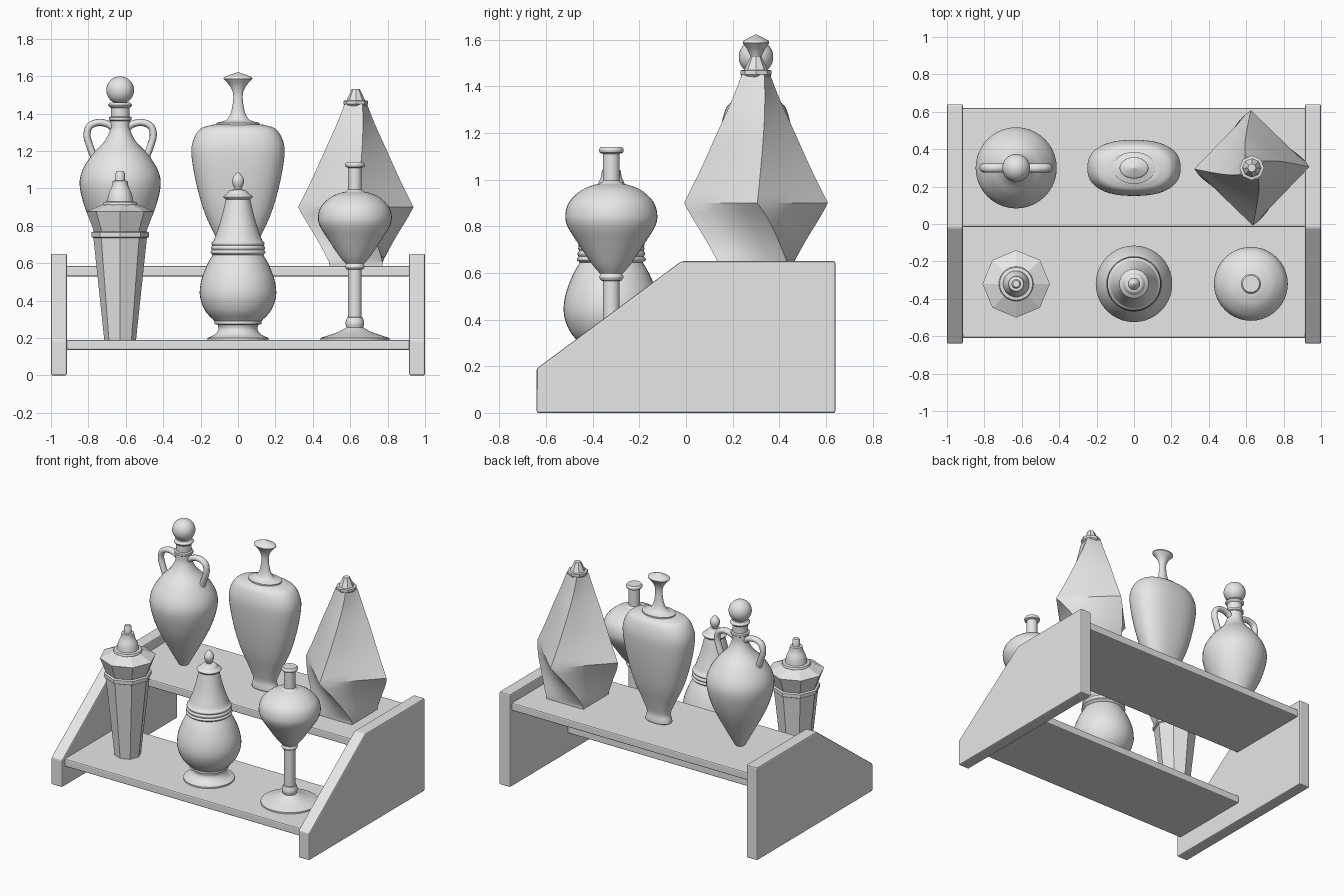
import bpy, bmesh, math
from mathutils import Vector

cube = bpy.data.objects.get("Cube")
if cube:
    bpy.data.objects.remove(cube, do_unlink=True)

GREY = (0.8, 0.8, 0.8, 1)
mat = bpy.data.materials.new("plain grey")
mat.use_nodes = True
mat.diffuse_color = GREY
mat.node_tree.nodes["Principled BSDF"].inputs["Base Color"].default_value = GREY


def finish(name, bm, smooth=30):
    bmesh.ops.recalc_face_normals(bm, faces=bm.faces)
    mesh = bpy.data.meshes.new(name)
    bm.to_mesh(mesh)
    bm.free()
    mesh.materials.append(mat)
    obj = bpy.data.objects.new(name, mesh)
    bpy.context.collection.objects.link(obj)
    if smooth:
        bpy.ops.object.select_all(action='DESELECT')
        obj.select_set(True)
        bpy.context.view_layer.objects.active = obj
        bpy.ops.object.shade_smooth_by_angle(angle=math.radians(smooth))
    return obj


def spline(pts, steps=5):
    """Smooth curve through the points; two points stay a straight line."""
    pts = [Vector(p) for p in pts]
    if len(pts) < 3:
        return pts
    ext = [2 * pts[0] - pts[1]] + pts + [2 * pts[-1] - pts[-2]]
    out = []
    for a, b, c, d in zip(ext, ext[1:], ext[2:], ext[3:]):
        for i in range(steps):
            t = i / steps
            out.append(b + (c - a) * t / 2 + (a - 2.5 * b + 2 * c - d / 2) * t * t
                       + (1.5 * (b - c) + (d - a) / 2) * t ** 3)
    return out + [pts[-1]]


def skin(bm, rings):
    """Join successive rings of points and cap both ends."""
    rows = [[bm.verts.new(p) for p in ring] for ring in rings]
    n = len(rows[0])
    for low, high in zip(rows, rows[1:]):
        for i in range(n):
            bm.faces.new((low[i], low[(i + 1) % n], high[(i + 1) % n], high[i]))
    bm.faces.new(rows[0][::-1])
    bm.faces.new(rows[-1])


def turned(name, loc, runs, sides=40, depth=1.0, power=2.0, smooth=35):
    """Turn (radius, height) runs about an upright axis; power squares the section."""
    profile = []
    for run in runs:
        for p in spline(run):
            if not profile or (Vector(p) - profile[-1]).length > 1e-4:
                profile.append(Vector(p))

    def point(r, z, i):
        a = math.tau * i / sides
        c, s = math.cos(a), math.sin(a)
        k = (abs(c) ** power + abs(s) ** power) ** (-1 / power)
        return (loc[0] + r * c * k, loc[1] + r * s * k * depth, z)

    bm = bmesh.new()
    skin(bm, [[point(max(r, 0.001), z, i) for i in range(sides)] for r, z in profile])
    return finish(name, bm, smooth)


def prism(name, outline, x0, x1):
    """Extrude a (y, z) outline along x, with softened edges."""
    bm = bmesh.new()
    skin(bm, [[(x, y, z) for y, z in outline] for x in (x0, x1)])
    obj = finish(name, bm, 0)
    bev = obj.modifiers.new("soft edges", 'BEVEL')
    bev.width, bev.segments = 0.008, 2


# Display stand: two sloped ends and two shelves
side = [(-.64, 0), (.64, 0), (.64, .65), (-.02, .65), (-.64, .19)]
prism("left_panel", side, .915, 1)
prism("right_panel", side, -1, -.915)
for name, y0, y1, z in (("back_shelf", -.015, .62, .53), ("front_shelf", -.61, .0, .135)):
    prism(name, [(y0, z), (y1, z), (y1, z + .055), (y0, z + .055)], -.92, .92)

BACK, FRONT, COL = .3, -.32, .63

# Two-handled jar with ball stopper
jar = (-COL, BACK)
turned("jar_body", jar, [
    [(.03, .585), (.04, .6), (.1, .71), (.175, .86), (.215, 1.0), (.205, 1.09), (.15, 1.18),
     (.085, 1.25), (.055, 1.31), (.052, 1.36)],
    [(.06, 1.365), (.06, 1.38)], [(.05, 1.385), (.05, 1.43)],
    [(.05, 1.43), (.064, 1.445), (.05, 1.46)]])
bm = bmesh.new()
bmesh.ops.create_uvsphere(bm, u_segments=32, v_segments=18, radius=.074)
bmesh.ops.translate(bm, verts=bm.verts, vec=(*jar, 1.525))
finish("jar_stopper", bm)
path = spline([(.04, 1.325), (.07, 1.345), (.12, 1.352), (.165, 1.33), (.177, 1.28),
               (.16, 1.22), (.143, 1.17), (.15, 1.13)])
for name, s in (("jar_left_handle", 1), ("jar_right_handle", -1)):
    rings = []
    for i, p in enumerate(path):
        t = (path[min(i + 1, len(path) - 1)] - path[max(i - 1, 0)]).normalized()
        ring = []
        for k in range(12):
            a = math.tau * k / 12
            u, v = .019 * math.cos(a), .024 * math.sin(a)
            ring.append((jar[0] + s * (p.x - t.y * u), jar[1] + v, p.y + t.x * u))
        rings.append(ring)
    bm = bmesh.new()
    skin(bm, rings)
    finish(name, bm, 40)

# Flattened vase with flared stopper
vase = (0, BACK)
turned("vase_body", vase, [
    [(.085, .585), (.092, .592), (.09, .61), (.083, .65), (.11, .72), (.175, .86), (.222, 1.02),
     (.248, 1.17), (.242, 1.25), (.205, 1.315), (.15, 1.337), (.115, 1.342)]],
    sides=48, depth=.6, power=2.4)
turned("vase_neck", vase, [
    [(.115, 1.34), (.115, 1.35)],
    [(.115, 1.35), (.065, 1.365), (.04, 1.4), (.027, 1.46), (.027, 1.51), (.045, 1.55), (.077, 1.585)],
    [(.077, 1.585), (.072, 1.595), (.035, 1.61), (0, 1.622)]], depth=.74)

# Twisted four-sided bottle: corner radius, turn in degrees and height
twist = (COL, BACK)
lower = spline([(.2, 45, .585), (.205, 43, .62), (.235, 24, .74), (.308, 1, .9)], 4)
upper = spline([(.308, 1, .9), (.235, 5, 1.05), (.17, 11, 1.2), (.11, 20, 1.34), (.07, 30, 1.45)], 4)
rings = []
for r, turn, z in lower + upper[1:]:
    corners = [math.radians(turn + 90 * k) for k in range(4)]
    pts = [Vector((twist[0] + r * math.cos(a), twist[1] + r * math.sin(a), z)) for a in corners]
    rings.append([pts[k].lerp(pts[(k + 1) % 4], j / 4) for k in range(4) for j in range(4)])
bm = bmesh.new()
skin(bm, rings)
finish("twisted_bottle", bm, 28)
turned("twisted_bottle_cap", twist, [
    [(.055, 1.44), (.066, 1.45)], [(.066, 1.45), (.066, 1.468)], [(.05, 1.47), (.022, 1.53)]],
    sides=8, smooth=0)

# Eight-sided bottle with stepped cap
flask = (-COL, FRONT)
turned("octagon_bottle", flask, [
    [(.085, .19), (.143, .735)], [(.153, .74), (.153, .765)],
    [(.14, .77), (.18, .875)], [(.18, .875), (.085, .918)]], sides=8, smooth=0)
turned("octagon_bottle_cap", flask, [
    [(.088, .905), (.092, .915), (.088, .927)],
    [(.07, .93), (.062, .97), (.045, 1.01), (.04, 1.04)],
    [(.025, 1.042), (.025, 1.08)], [(.025, 1.08), (.018, 1.092)]])

# Round-bellied bottle with ringed neck and drop finial
belly = (0, FRONT)
turned("belly_bottle", belly, [
    [(.163, .19), (.163, .2)], [(.163, .2), (.125, .218), (.105, .245), (.108, .27)],
    [(.125, .275), (.125, .288)],
    [(.125, .29), (.175, .345), (.203, .42), (.198, .5), (.168, .585), (.135, .645)],
    [(.135, .645), (.148, .657), (.14, .67)], [(.14, .67), (.145, .682), (.138, .695)],
    [(.138, .695), (.142, .707), (.13, .72)],
    [(.13, .72), (.095, .82), (.065, .94)],
    [(.065, .94), (.079, .955), (.065, .968)],
    [(.06, .97), (.045, .988), (.016, .995)],
    [(.016, .995), (.03, 1.025), (.031, 1.05), (.015, 1.075), (0, 1.088)]])

# Stemmed bottle on a wide foot
stem = (COL - .005, FRONT)
turned("stemmed_bottle", stem, [
    [(.185, .19), (.185, .2)], [(.185, .2), (.1, .228), (.045, .255)],
    [(.045, .255), (.05, .28), (.042, .31)], [(.036, .312), (.036, .565)],
    [(.045, .568), (.052, .582), (.045, .597)],
    [(.05, .598), (.085, .64), (.145, .73), (.188, .8), (.197, .85), (.18, .905),
     (.13, .953), (.08, .975), (.05, .982)],
    [(.05, .982), (.036, .995)], [(.036, .995), (.036, 1.11)],
    [(.05, 1.115), (.053, 1.128), (.045, 1.14)]])
